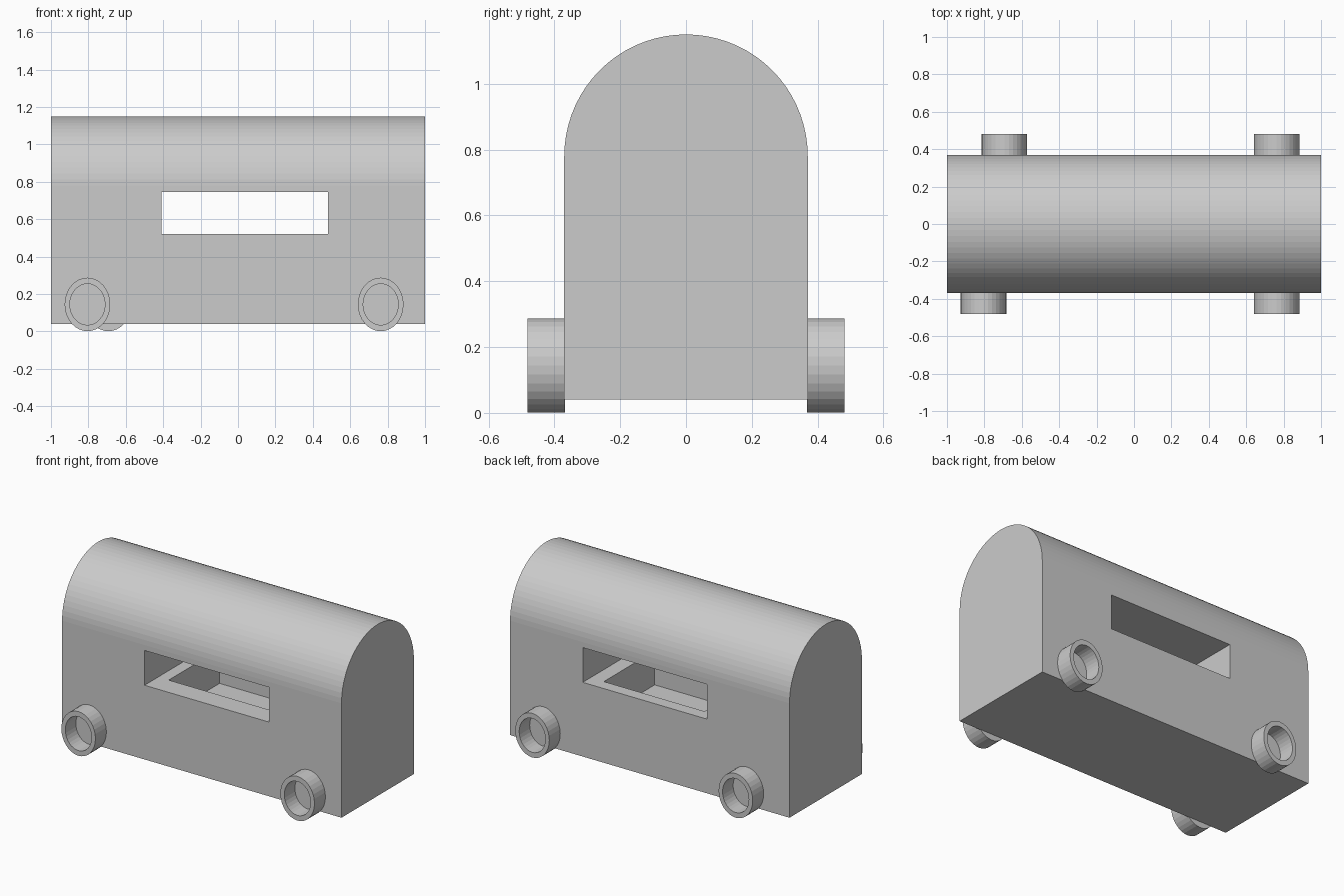
import bpy, bmesh
from math import sin, cos, pi

if "Cube" in bpy.data.objects:
    bpy.data.objects.remove(bpy.data.objects["Cube"])

BODY_Y = 0.37


def mesh_object(name, bm):
    bmesh.ops.recalc_face_normals(bm, faces=bm.faces[:])
    mesh = bpy.data.meshes.new(name)
    bm.to_mesh(mesh)
    bm.free()
    obj = bpy.data.objects.new(name, mesh)
    bpy.context.collection.objects.link(obj)
    return obj


def box(name, lo, hi):
    bm = bmesh.new()
    bmesh.ops.create_cube(bm, size=1)
    for v in bm.verts:
        v.co = [(a + b) / 2 + c * (b - a) for a, b, c in zip(lo, hi, v.co)]
    return mesh_object(name, bm)


def cut(target, cutter):
    mod = target.modifiers.new(cutter.name, 'BOOLEAN')
    mod.operation = 'DIFFERENCE'
    mod.solver = 'EXACT'
    mod.object = cutter
    bpy.context.view_layer.objects.active = target
    bpy.ops.object.modifier_apply(modifier=mod.name)
    bpy.data.objects.remove(cutter)


def wheel(name, x, side):
    # Slightly oval open hub: outer wall, rim, inner wall, back disc
    n, z = 32, 0.144
    y_in, y_out = side * (BODY_Y - 0.003), side * 0.482
    y_floor = side * (BODY_Y + 0.004)
    profile = [(0.122, 0.143, y_in), (0.122, 0.143, y_out),
               (0.094, 0.110, y_out), (0.094, 0.110, y_floor)]
    bm = bmesh.new()
    rings = [[bm.verts.new((x + rx * cos(2 * pi * i / n), y,
                            z + rz * sin(2 * pi * i / n))) for i in range(n)]
             for rx, rz, y in profile]
    for a, b in zip(rings, rings[1:]):
        for i in range(n):
            j = (i + 1) % n
            bm.faces.new((a[i], a[j], b[j], b[i]))
    bm.faces.new(rings[0])
    bm.faces.new(rings[-1])
    return mesh_object(name, bm)


# Wagon body: arched profile extruded along x
bm = bmesh.new()
arch = [(BODY_Y * cos(pi * i / 36), 0.78 + BODY_Y * sin(pi * i / 36)) for i in range(37)]
outline = [(-BODY_Y, 0.04), (BODY_Y, 0.04)] + arch
face = bm.faces.new([bm.verts.new((-1, y, z)) for y, z in outline])
ext = bmesh.ops.extrude_face_region(bm, geom=[face], use_keep_orig=True)
bmesh.ops.translate(bm, vec=(2, 0, 0),
                    verts=[g for g in ext['geom'] if isinstance(g, bmesh.types.BMVert)])
body = mesh_object('wagon_body', bm)

# Window straight through the body, with a sunken well in its floor
cut(body, box('window_cutter', (-0.41, -0.6, 0.52), (0.48, 0.6, 0.745)))
cut(body, box('well_cutter', (-0.335, -0.23, 0.30), (0.385, 0.29, 0.62)))

# Wheels
wheel('front_left_wheel', -0.805, -1)
wheel('front_right_wheel', 0.763, -1)
wheel('back_left_wheel', -0.693, 1)
wheel('back_right_wheel', 0.763, 1)
